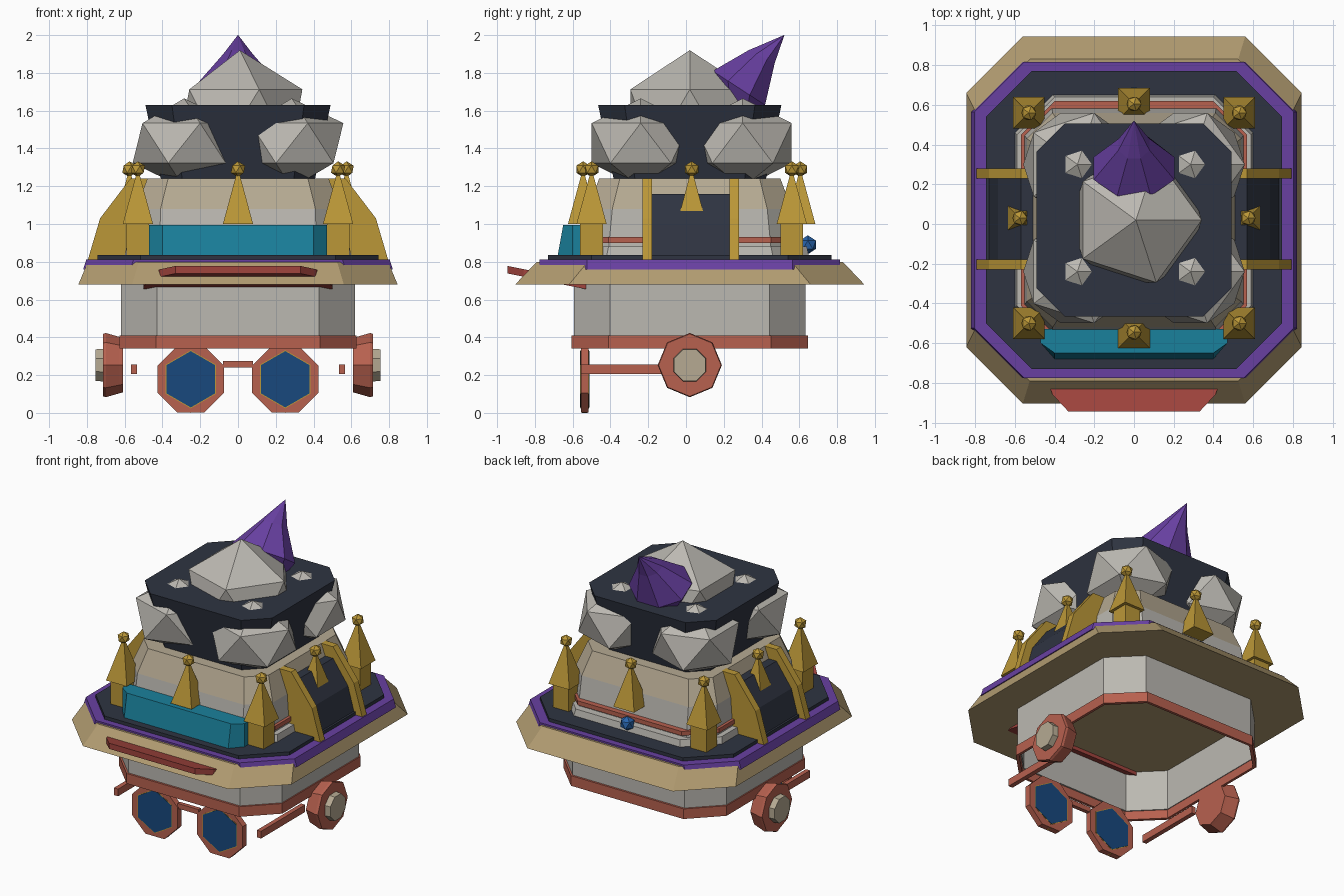
import bpy, bmesh, math
from mathutils import Matrix

if "Cube" in bpy.data.objects:
    bpy.data.objects.remove(bpy.data.objects["Cube"])

CY = 0.02  # depth centre of the stacked shells


def mat(name, rgb):
    m = bpy.data.materials.new(name)
    m.diffuse_color = [(c / 255) ** 2.2 for c in rgb] + [1]
    m.use_nodes = True
    m.node_tree.nodes["Principled BSDF"].inputs["Base Color"].default_value = m.diffuse_color
    return m


TAN = mat("tan", (176, 154, 112))
SAND = mat("sand", (180, 168, 145))
GREY = mat("stone", (186, 183, 176))
RED = mat("red", (182, 97, 80))
BRICK = mat("brick", (160, 70, 64))
DARK = mat("dark", (50, 55, 67))
PURPLE = mat("purple", (104, 66, 160))
GOLD = mat("gold", (186, 150, 58))
TEAL = mat("teal", (32, 128, 155))
BLUE = mat("blue", (30, 74, 125))
GEM = mat("gem", (44, 100, 170))


def finish(name, bm, m):
    bmesh.ops.recalc_face_normals(bm, faces=bm.faces)
    me = bpy.data.meshes.new(name)
    bm.to_mesh(me)
    bm.free()
    ob = bpy.data.objects.new(name, me)
    me.materials.append(m)
    bpy.context.collection.objects.link(ob)
    return ob


def loft(name, rings, m, hollow=False):
    """Bridge rings of points; hollow joins the last ring back to the first."""
    bm = bmesh.new()
    vs = [[bm.verts.new(p) for p in r] for r in rings]
    pairs = list(zip(vs, vs[1:])) + ([(vs[-1], vs[0])] if hollow else [])
    for a, b in pairs:
        for i in range(len(a)):
            j = (i + 1) % len(a)
            bm.faces.new((a[i], a[j], b[j], b[i]))
    if not hollow:
        bm.faces.new(vs[0])
        bm.faces.new(vs[-1])
    return finish(name, bm, m)


def octo(hx, hy, c, z):
    """Rectangle with cut corners."""
    p = [(hx, hy - c), (hx - c, hy), (c - hx, hy), (-hx, hy - c),
         (-hx, c - hy), (c - hx, -hy), (hx - c, -hy), (hx, c - hy)]
    return [(x, y + CY, z) for x, y in p]


def shell(name, m, *rings, hollow=False):
    return loft(name, [octo(*r) for r in rings], m, hollow)


def box(name, m, x0, x1, y0, y1, z0, z1):
    return loft(name, [[(x0, y0, z), (x1, y0, z), (x1, y1, z), (x0, y1, z)] for z in (z0, z1)], m)


def ico(name, m, loc, r, rz=None):
    bm = bmesh.new()
    bmesh.ops.create_icosphere(bm, subdivisions=1, radius=1)
    bmesh.ops.transform(bm, verts=bm.verts,
                        matrix=Matrix.Translation(loc) @ Matrix.Diagonal((r, r, rz or r, 1)))
    return finish(name, bm, m)


def disc(name, m, axis, c, stations, n, turn=0.0):
    """Faceted disc along x or y; stations are (position, radius)."""
    rings = []
    for s, r in stations:
        ring = []
        for i in range(n):
            a = turn + math.tau * i / n
            u, w = r * math.cos(a), c[2] + r * math.sin(a)
            ring.append((s, c[1] + u, w) if axis == 'x' else (c[0] + u, s, w))
        rings.append(ring)
    return loft(name, rings, m)


# lower hollow body and band
shell("lower_body", GREY, (.62, .612, .19, .40), (.62, .612, .19, .69),
      (.605, .597, .185, .69), (.605, .597, .185, .40), hollow=True)
shell("lower_band", RED, (.628, .626, .195, .34), (.628, .626, .195, .41),
      (.61, .608, .19, .41), (.61, .608, .19, .34), hollow=True)

# brim with its layered top
shell("brim", TAN, (.845, .924, .285, .68), (.795, .81, .27, .80))
shell("brim_trim", PURPLE, (.82, .795, .25, .758), (.803, .795, .25, .812))
shell("brim_deck", DARK, (.745, .75, .23, .80), (.745, .75, .23, .835))

# upper body tiers
shell("upper_base", GREY, (.60, .63, .19, .83), (.59, .62, .19, .88))
shell("upper_base_band", RED, (.57, .60, .17, .90), (.57, .60, .17, .93))
shell("upper_wall", GREY, (.555, .57, .14, .87), (.54, .54, .13, 1.08))
shell("upper_slope", SAND, (.54, .54, .13, 1.08), (.48, .48, .11, 1.24))

# dark crown, corner boulders and top boulder
shell("crown", DARK, (.40, .395, .11, 1.2), (.49, .485, .14, 1.63))
for sx in (-1, 1):
    for sy in (-1, 1):
        ico("corner_boulder", GREY, (sx * .285, CY + .01 + sy * .27, 1.428), .305, .237)
ico("top_boulder", GREY, (.01, .02, 1.545), .37, .375)

# leaning horn
horn = []
for y, z, rx, ry, k in ((.28, 1.58, .14, .10, 0), (.28, 1.72, .22, .15, .65),
                        (.40, 1.885, .085, .075, .5), (.52, 2.0, .001, .001, 0)):
    horn.append([(rx * math.cos(a), y + ry * math.sin(a), z - k * ry * math.sin(a))
                 for a in (math.tau * (i + .5) / 8 for i in range(8))])
loft("horn", horn, PURPLE)

# front slanted tongue through the brim
tongue = [(-.5, -.53), (-.5, -.62), (-.41, -.86), (-.33, -.945),
          (.33, -.945), (.41, -.86), (.5, -.62), (.5, -.53)]
loft("front_tongue", [[(x, y, t + .655 - .2 * (y + .53)) for x, y in tongue]
                      for t in (0, .04)], BRICK)

# front teal block
loft("front_block", [[(-.47, -.53, z), (-.47, -.6, z), (-.40, f, z),
                      (.40, f, z), (.47, -.6, z), (.47, -.53, z)]
                     for z, f in ((.83, -.68), (.995, -.65))], TEAL)

# side panels framed by arches
for sx in (-1, 1):
    def profile(pts, y):
        return [(sx * x, y, z) for x, z in pts]
    panel = [(.735, .82), (.685, 1.0), (.57, 1.16), (.45, 1.16), (.45, .82)]
    arch = [(.795, .81), (.73, 1.03), (.57, 1.24), (.47, 1.24), (.47, .81)]
    loft("side_panel", [profile(panel, y) for y in (-.19, .24)], DARK)
    for y in (-.205, .255):
        loft("side_arch", [profile(arch, y - .025), profile(arch, y + .025)], GOLD)


# spires: post, pyramid and ball
def spire(x, y, h=.08, z0=1.0, post=False):
    if post:
        box("spire_post", GOLD, x - .06, x + .06, y - .06, y + .06, .83, z0)
    loft("spire", [[(x + a * r, y + b * r, z) for a, b in ((-1, -1), (1, -1), (1, 1), (-1, 1))]
                   for z, r in ((z0, h), (1.265, .008))], GOLD)
    ico("spire_ball", GOLD, (x, y, 1.29), .042)


for sx in (-1, 1):
    spire(sx * .53, .56, post=True)
    spire(sx * .53, -.50, post=True)
    spire(sx * .575, .03, .06, 1.07)
spire(0, -.545)
spire(0, .605)
ico("back_gem", GEM, (0, .645, .89), .05)

# goggles
for sx in (-1, 1):
    c = (sx * .25, 0, .178)
    disc("goggle_rim", RED, 'y', c, ((-.557, .19), (-.515, .19)), 8, math.pi / 8)
    disc("goggle_lining", GOLD, 'y', c, ((-.55, .178), (-.522, .178)), 6, math.pi / 2)
    disc("goggle_lining_lip", GOLD, 'y', c, ((-.558, .154), (-.514, .154)), 6, math.pi / 2)
    disc("goggle_lens", BLUE, 'y', c, ((-.56, .149), (-.512, .149)), 6, math.pi / 2)
    x = sx * .55
    box("goggle_arm", RED, x - .016, x + .016, -.555, -.07, .205, .255)
    # ear cups
    e = (0, CY, .253)
    disc("ear_cup", RED, 'x', e, ((sx * .61, .145), (sx * .63, .15), (sx * .70, .17), (sx * .715, .165)), 8)
    disc("ear_cap", SAND, 'x', e, ((sx * .70, .095), (sx * .755, .09)), 8, math.pi / 8)
box("goggle_bridge", RED, -.08, .08, -.55, -.522, .24, .275)
